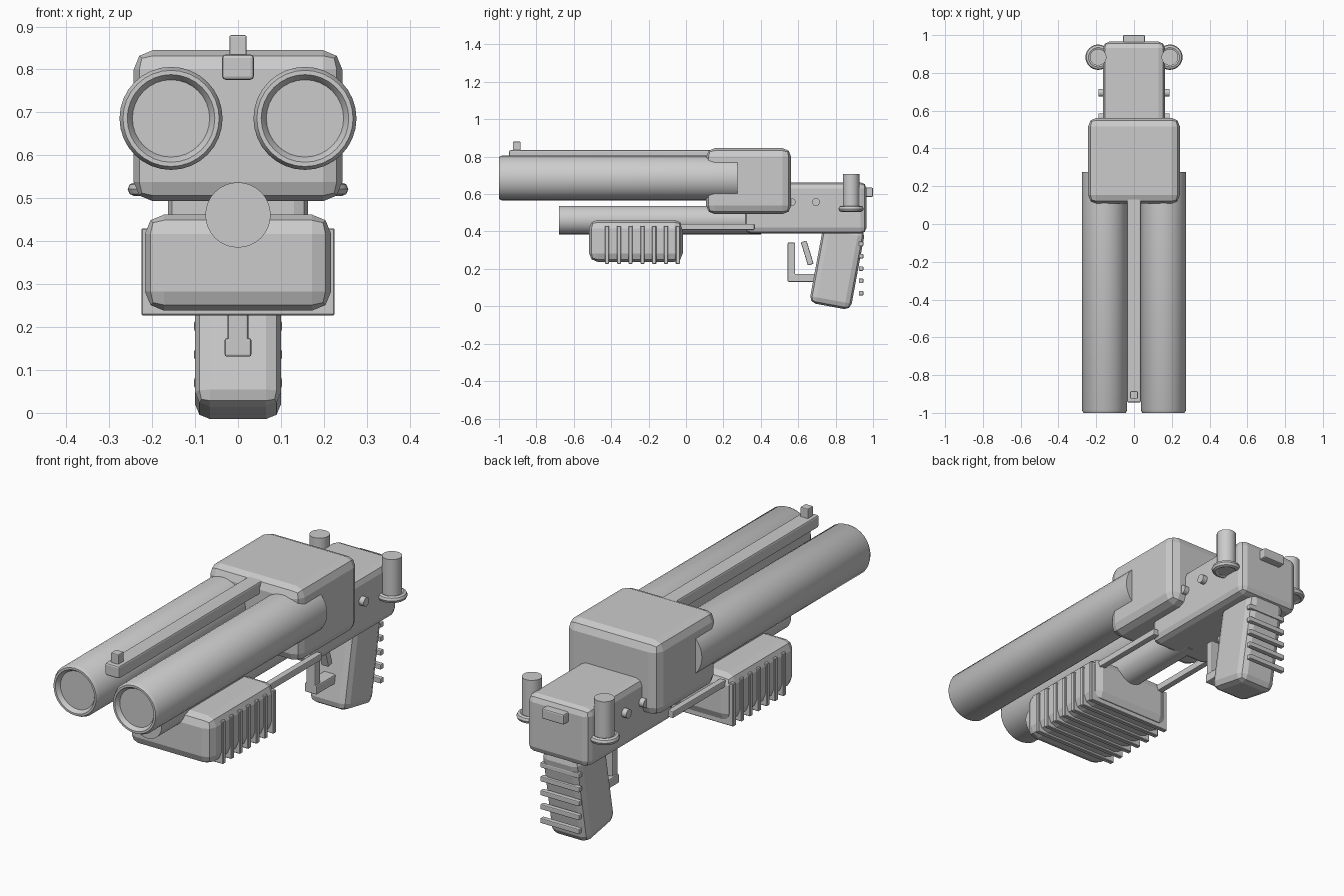
import bpy, bmesh, math
from mathutils import Matrix

if "Cube" in bpy.data.objects:
    bpy.data.objects.remove(bpy.data.objects["Cube"])

grey = bpy.data.materials.new("plain_grey")
grey.diffuse_color = (0.6, 0.6, 0.6, 1)
grey.use_nodes = True
grey.node_tree.nodes["Principled BSDF"].inputs["Base Color"].default_value = grey.diffuse_color


def finish(name, bm, smooth=False):
    bmesh.ops.recalc_face_normals(bm, faces=bm.faces[:])
    me = bpy.data.meshes.new(name)
    bm.to_mesh(me)
    bm.free()
    me.materials.append(grey)
    ob = bpy.data.objects.new(name, me)
    bpy.context.collection.objects.link(ob)
    if smooth:
        bpy.ops.object.select_all(action='DESELECT')
        ob.select_set(True)
        bpy.context.view_layer.objects.active = ob
        bpy.ops.object.shade_smooth_by_angle(angle=math.radians(30))
    return ob


def box(name, x, y, z, bevel=0.0, tilt=0.0, segments=2):
    """Box from (min, max) ranges, bevelled, then tilted about x."""
    size = [r[1] - r[0] for r in (x, y, z)]
    mid = [(r[0] + r[1]) / 2 for r in (x, y, z)]
    bm = bmesh.new()
    bmesh.ops.create_cube(bm, size=1, matrix=Matrix.Diagonal((*size, 1)))
    if bevel:
        bmesh.ops.bevel(bm, geom=bm.edges[:], offset=bevel, segments=segments,
                        profile=0.5, affect='EDGES', clamp_overlap=True)
    bm.transform(Matrix.Translation(mid) @ Matrix.Rotation(math.radians(tilt), 4, 'X'))
    return finish(name, bm)


def lathe(name, profile, axis, centre, sides=32):
    """Spin (radius, height) points round an axis; radius 0 closes an end."""
    bm = bmesh.new()
    verts = [bm.verts.new((r, 0, h)) for r, h in profile]
    edges = [bm.edges.new(p) for p in zip(verts, verts[1:])]
    bmesh.ops.spin(bm, geom=verts + edges, cent=(0, 0, 0), axis=(0, 0, 1),
                   angle=2 * math.pi, steps=sides)
    bmesh.ops.remove_doubles(bm, verts=bm.verts[:], dist=1e-5)
    turn = {'X': Matrix.Rotation(math.pi / 2, 4, 'Y'),
            'Y': Matrix.Rotation(-math.pi / 2, 4, 'X'),
            'Z': Matrix.Identity(4)}[axis]
    bm.transform(Matrix.Translation(centre) @ turn)
    return finish(name, bm, True)


def rod(name, r, lo, hi, axis, centre, sides=32):
    return lathe(name, [(0, lo), (r, lo), (r, hi), (0, hi)], axis, centre, sides)


# Twin barrels with bevelled rims and a shallow bore
for side, s in (("left", -1), ("right", 1)):
    lathe(side + "_barrel",
          [(0, -0.98), (0.09, -0.98), (0.095, -0.99), (0.102, -1.0), (0.112, -1.0),
           (0.12, -0.985), (0.12, 0.275), (0, 0.275)], 'Y', (s * 0.156, 0, 0.686))

# Rib and sights
box("top_rib", (-0.037, 0.037), (-0.945, 0.15), (0.776, 0.835), 0.008)
box("front_sight", (-0.02, 0.02), (-0.925, -0.885), (0.83, 0.88), 0.004)
box("rear_sight", (-0.058, 0.058), (0.95, 1.0), (0.585, 0.634), 0.006)

# Breech block and lower receiver
box("breech_block", (-0.243, 0.243), (0.108, 0.562), (0.493, 0.845), 0.045)
box("receiver", (-0.163, 0.163), (0.315, 0.965), (0.388, 0.663), 0.032)

# Tube under the barrels
rod("lower_tube", 0.076, -0.68, 0.4, 'Y', (0, 0, 0.461))

# Sliding fore grip with ribs
box("fore_grip", (-0.217, 0.217), (-0.518, -0.017), (0.238, 0.462), 0.045)
for i in range(7):
    y = -0.422 + i * 0.063
    box(f"fore_grip_rib_{i + 1}", (-0.225, 0.225), (y - 0.011, y + 0.011),
        (0.227, 0.43), 0.003, segments=1)

# Side bars, hammer posts with rings, and pins
for side, s in (("left", -1), ("right", 1)):
    x0, x1 = sorted((s * 0.157, s * 0.187))
    box(side + "_slide_bar", (x0, x1), (-0.1, 0.365), (0.409, 0.441), 0.004)
    rod(side + "_post", 0.044, 0.51, 0.707, 'Z', (s * 0.19, 0.883, 0))
    ring = [(0.051 + 0.016 * math.cos(a * math.pi / 4), 0.016 * math.sin(a * math.pi / 4))
            for a in range(9)]
    lathe(side + "_post_ring", ring, 'Z', (s * 0.19, 0.883, 0.521))
    for j, y in enumerate((0.565, 0.695)):
        rod(f"{side}_pin_{j + 1}", 0.021, -0.02, 0.02, 'X', (s * 0.167, y, 0.557), 16)

# Raked grip with ridges on the back
box("grip", (-0.1, 0.1), (0.696, 0.921), (-0.004, 0.43), 0.035, tilt=-10.5)
for i in range(5):
    z = 0.07 + i * 0.066
    box(f"grip_ridge_{i + 1}", (-0.102, 0.102), (0.924, 0.948), (z - 0.012, z + 0.012), 0.004)

# Trigger and guard
box("trigger", (-0.02, 0.02), (0.632, 0.664), (0.22, 0.35), 0.005, tilt=17)
box("guard_front", (-0.024, 0.024), (0.544, 0.583), (0.135, 0.341), 0.005)
box("guard_bottom", (-0.031, 0.031), (0.544, 0.71), (0.131, 0.174), 0.005)
